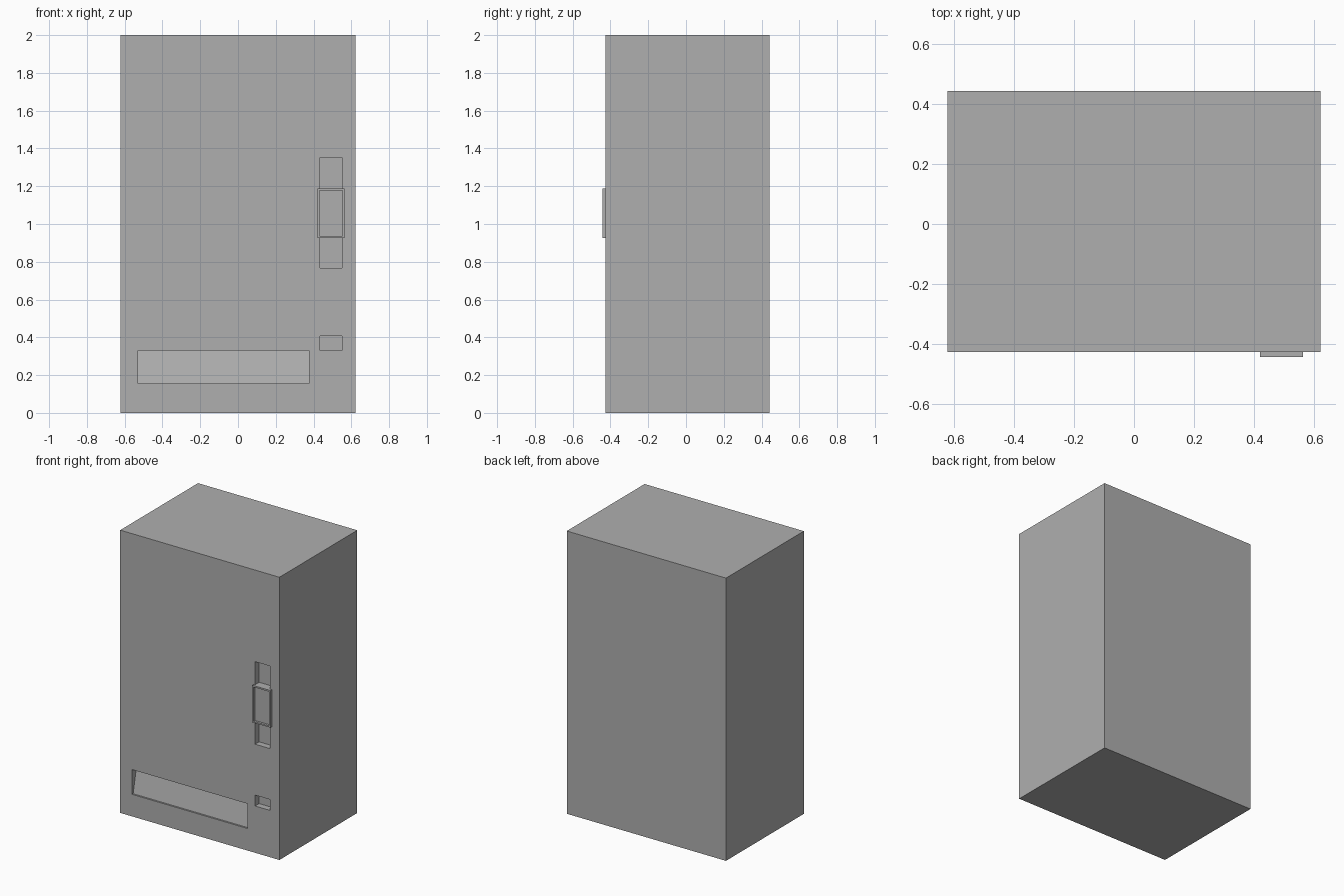
import bpy

if "Cube" in bpy.data.objects:
    bpy.data.objects.remove(bpy.data.objects["Cube"])

FRONT = -0.427   # plane of the cabinet front
BACK = 0.443
DEPTH = 0.045    # depth of the recesses

# Dark grey paint
paint = bpy.data.materials.new("dark_grey")
paint.diffuse_color = (0.43, 0.43, 0.43, 1)
paint.use_nodes = True
paint.node_tree.nodes["Principled BSDF"].inputs["Base Color"].default_value = paint.diffuse_color


def prism(name, x0, x1, profile):
    """Extrude a (y, z) profile along x."""
    n = len(profile)
    verts = [(x, y, z) for x in (x0, x1) for y, z in profile]
    faces = [tuple(range(n))[::-1], tuple(range(n, 2 * n))]
    faces += [(i, (i + 1) % n, (i + 1) % n + n, i + n) for i in range(n)]
    mesh = bpy.data.meshes.new(name)
    mesh.from_pydata(verts, [], faces)
    mesh.materials.append(paint)
    obj = bpy.data.objects.new(name, mesh)
    bpy.context.collection.objects.link(obj)
    return obj


def box(name, x0, x1, y0, y1, z0, z1):
    return prism(name, x0, x1, [(y0, z0), (y1, z0), (y1, z1), (y0, z1)])


def carve(target, cutter):
    """Cut a recess into the target and discard the cutter."""
    cutter.hide_render = True
    mod = target.modifiers.new("recess", 'BOOLEAN')
    mod.operation = 'DIFFERENCE'
    mod.solver = 'EXACT'
    mod.object = cutter
    bpy.context.view_layer.objects.active = target
    bpy.ops.object.modifier_apply(modifier=mod.name)
    bpy.data.objects.remove(cutter)


# Cabinet
cabinet = box("cabinet", -0.623, 0.623, FRONT, BACK, 0, 2)

# Delivery tray with a flap leaning backwards
carve(cabinet, prism("tray_cutter", -0.53, 0.375, [
    (FRONT - 0.05, 0.156), (FRONT + 0.012, 0.156),
    (FRONT + 0.05, 0.331), (FRONT - 0.05, 0.331)]))

# Payment column and coin return recesses
for name, z0, z1 in (("payment_cutter", 0.768, 1.352), ("coin_cutter", 0.331, 0.408)):
    carve(cabinet, box(name, 0.433, 0.55, FRONT - 0.05, FRONT + DEPTH, z0, z1))

# Raised keypad housing with a shallow inset, bridging the payment column
keypad = box("keypad_housing", 0.421, 0.564, -0.443, FRONT + DEPTH + 0.01, 0.926, 1.189)
carve(keypad, box("keypad_cutter", 0.432, 0.553, -0.5, FRONT, 0.936, 1.178))
